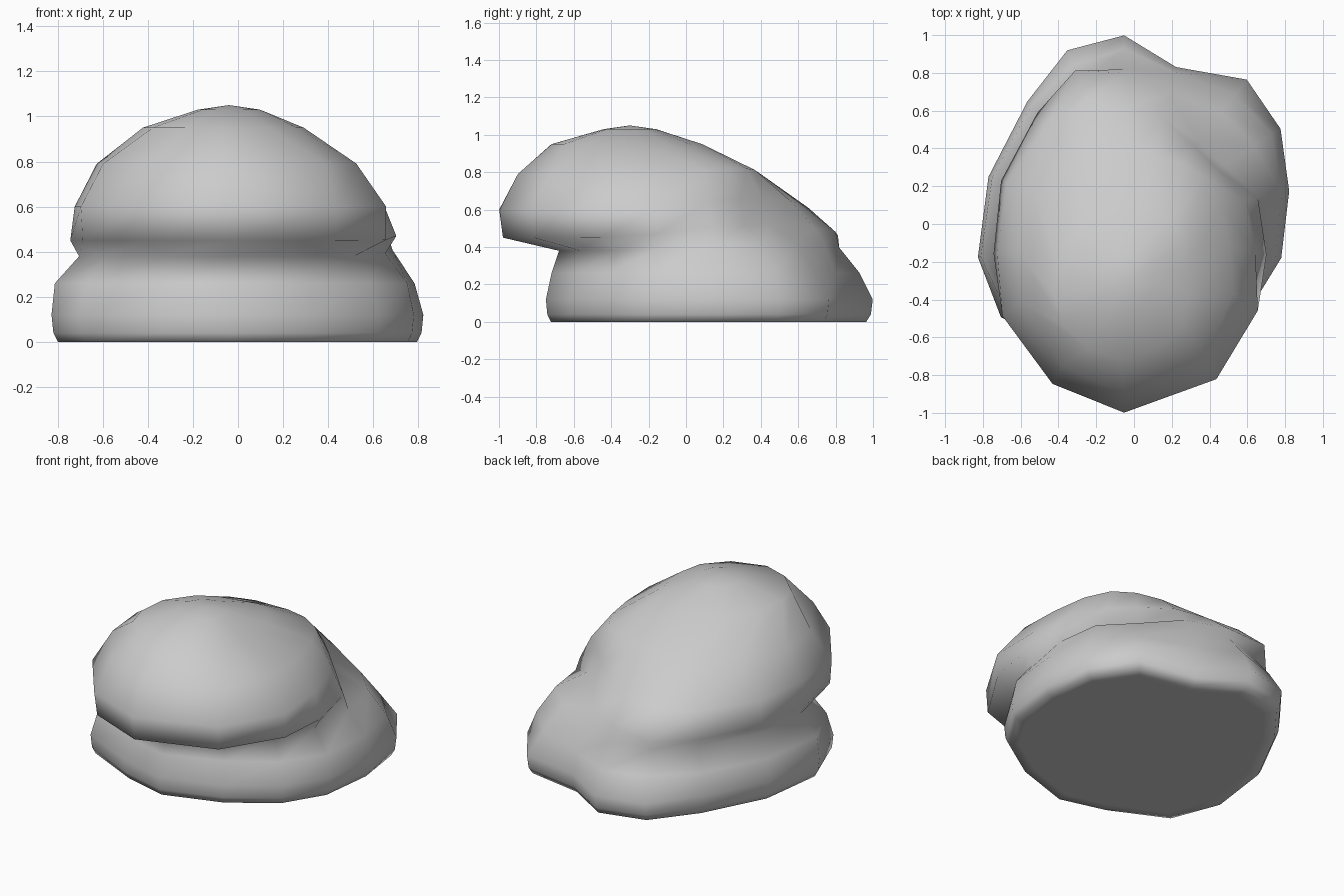
import bpy, bmesh, math

if "Cube" in bpy.data.objects:
    bpy.data.objects.remove(bpy.data.objects["Cube"])

# Directions of the rock's corners, in degrees from +x
SPOKES = [12, 33, 52, 75, 93, 111, 131, 162, 192, 215, 243, 267, 298, 325, 347]

# Cross-sections: height, extra height toward the back right, centre y, radius along each spoke
RINGS = [
    (.12, .00, 0, (.84, .925, .97, .86, 1.0, .985, .86, .81, .845, .86, .75, .75, .71, .76, .80)),
    (.26, .00, 0, (.80, .87, .87, .83, .93, .90, .83, .79, .83, .82, .72, .72, .67, .72, .77)),
    (.38, .04, 0, (.70, .76, .75, .77, .82, .80, .72, .69, .72, .73, .69, .68, .64, .63, .67)),
    (.45, .07, 0, (.67, .57, .56, .71, .80, .87, .78, .74, .76, .84, .93, .98, .92, .80, .72)),
    (.60, .06, 0, (.60, .53, .52, .58, .62, .70, .70, .71, .74, .85, .95, 1.0, .93, .80, .66)),
    (.79, .03, 0, (.47, .45, .41, .38, .38, .42, .47, .56, .64, .73, .84, .90, .82, .64, .52)),
    (.95, .00, -.3, (.33, .37, .41, .40, .36, .36, .36, .37, .38, .40, .41, .42, .40, .38, .35)),
]
SIDES = len(SPOKES)


def add_ring(bm, z, lift, cx, cy, radii):
    ring = []
    for angle, r in zip(SPOKES, radii):
        a = math.radians(angle)
        bump = lift * max(0, math.cos(a - math.radians(45))) ** 2
        ring.append(bm.verts.new((cx + r * math.cos(a), cy + r * math.sin(a), z + bump)))
    return ring


def bridge(bm, low, high):
    for i in range(SIDES):
        j = (i + 1) % SIDES
        bm.faces.new((low[i], low[j], high[j], high[i]))


bm = bmesh.new()

# Flat underside with a softened rim, taken from the foot outline
foot = RINGS[0][3]
rings = [add_ring(bm, z, 0, 0, 0, [r * s for r in foot])
         for z, s in ((0, .88), (0, .965), (.04, .99))]
bm.faces.new(reversed(rings[0]))

# Wide foot, pinched waist and overhanging dome
for z, lift, cy, radii in RINGS:
    cx = -0.05 if cy else 0
    rings.append(add_ring(bm, z, lift, cx, cy, radii))

# Rounded crown
rings.append(add_ring(bm, 1.03, 0, -0.04, -0.3, [0.14] * SIDES))
for low, high in zip(rings, rings[1:]):
    bridge(bm, low, high)
tip = bm.verts.new((-0.04, -0.3, 1.05))
for i in range(SIDES):
    bm.faces.new((rings[-1][i], rings[-1][(i + 1) % SIDES], tip))

bmesh.ops.recalc_face_normals(bm, faces=bm.faces)
for f in bm.faces:
    f.smooth = True
mesh = bpy.data.meshes.new("rock")
bm.to_mesh(mesh)
bm.free()
rock = bpy.data.objects.new("rock", mesh)
bpy.context.collection.objects.link(rock)
